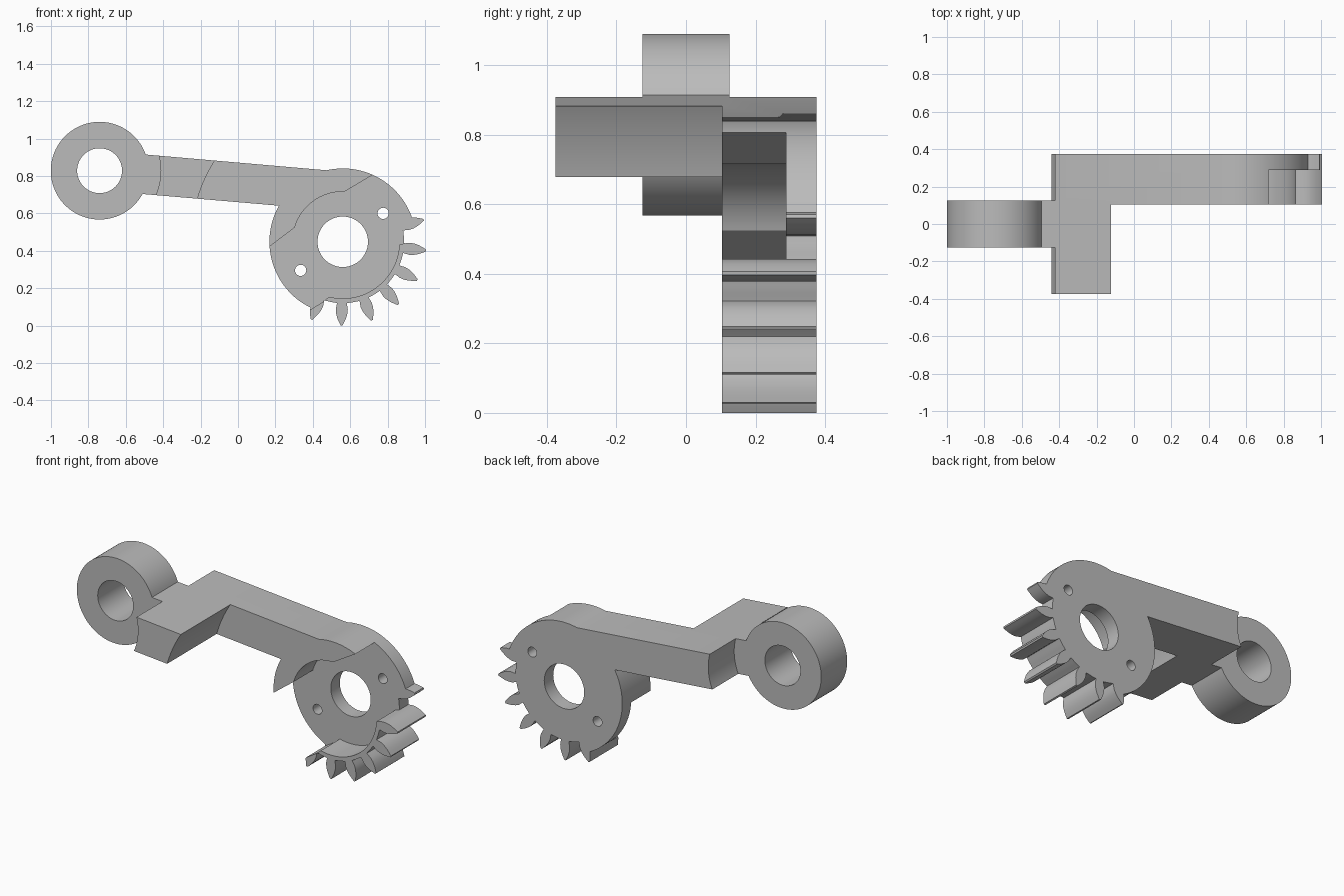
import bpy, bmesh
from math import radians, sin, cos

cube = bpy.data.objects.get("Cube")
if cube:
    bpy.data.objects.remove(cube, do_unlink=True)

EYE = (-0.74, 0.828)      # pivot eye centre (x, z)
HUB = (0.56, 0.448)       # gear sector centre (x, z)
HUB_R, ROOT_R = 0.392, 0.328
PITCH = 21.2              # degrees between teeth

metal = bpy.data.materials.new("grey_metal")
metal.use_nodes = True
GREY = (0.5, 0.5, 0.5, 1)
metal.diffuse_color = GREY
metal.node_tree.nodes["Principled BSDF"].inputs["Base Color"].default_value = GREY


def polar(c, r, a, side=0.0):
    """Point at radius r and angle a, shifted sideways along the tangent."""
    a = radians(a)
    return (c[0] + r * cos(a) - side * sin(a), c[1] + r * sin(a) + side * cos(a))


def arc(c, r, a0, a1, step=3):
    n = max(2, round(abs(a1 - a0) / step))
    return [polar(c, r, a0 + (a1 - a0) * i / n) for i in range(n + 1)]


def prism(name, outline, y0, y1):
    """Extrude an x-z outline from y0 to y1."""
    bm = bmesh.new()
    face = bm.faces.new([bm.verts.new((x, y0, z)) for x, z in outline])
    ext = bmesh.ops.extrude_face_region(bm, geom=[face])["geom"]
    verts = [v for v in ext if isinstance(v, bmesh.types.BMVert)]
    bmesh.ops.translate(bm, verts=verts, vec=(0, y1 - y0, 0))
    bmesh.ops.recalc_face_normals(bm, faces=bm.faces)
    mesh = bpy.data.meshes.new(name)
    bm.to_mesh(mesh)
    bm.free()
    mesh.materials.append(metal)
    obj = bpy.data.objects.new(name, mesh)
    bpy.context.collection.objects.link(obj)
    return obj


def cut(target, outline, y0, y1):
    """Remove a prism from the target."""
    cutter = prism("cutter", outline, y0, y1)
    cutter.hide_render = True
    bpy.context.view_layer.objects.active = target
    mod = target.modifiers.new("cut", 'BOOLEAN')
    mod.operation, mod.solver, mod.object = 'DIFFERENCE', 'EXACT', cutter
    bpy.ops.object.modifier_apply(modifier=mod.name)
    bpy.data.objects.remove(cutter, do_unlink=True)


# Gear teeth: curved flanks, end teeth merging into the larger hub radius
FLANK = [(ROOT_R, 0.026), (0.36, 0.032), (0.385, 0.03), (0.41, 0.023),
         (0.43, 0.014), (0.448, 0.005)]
teeth = []
for k in range(7):
    a = 248 + k * PITCH
    rise = [p for p in FLANK if k > 0 or p[0] > HUB_R]
    fall = [p for p in reversed(FLANK) if k < 6 or p[0] > HUB_R]
    teeth += [polar(HUB, r, a, -w) for r, w in rise]
    teeth += [polar(HUB, r, a, w) for r, w in fall]
    if k < 6:
        teeth += arc(HUB, ROOT_R, a + 6.5, a + PITCH - 6.5, 2)

# One side outline: hub, teeth, hub top, arm, eye
outline = (arc(HUB, HUB_R, 150.5, 243.8) + teeth + arc(HUB, HUB_R, 379.4, 462.8)
           + arc(EYE, 0.261, 19.3, 331.5))
lever = prism("toothed_lever", outline, -0.375, 0.375)

# Thin the eye and its neck, then set the arm back from the elbow block
for y0, y1 in ((-1, -0.125), (0.125, 1)):
    cut(lever, arc(EYE, 0.327, 0, 357), y0, y1)
cut(lever, arc(HUB, 0.81, 0, 358, 2), -1, 0.103)

# Front pocket that leaves a cap above and a toothed rim below
pocket = ([(0.85, 0.883)] + arc(HUB, 0.268, 88, 163.5)
          + [(0.03, 0.317), (0.03, -0.1), (0.3, 0.03), (0.388, 0.086), (0.45, 0.124)]
          + arc(HUB, 0.303, 256, 357) + [(0.9, 0.442), (1.1, 0.46), (1.1, 0.883)])
cut(lever, pocket, -1, 0.288)

# Bores and pin holes
for centre, radius, step in ((EYE, 0.12, 5), (HUB, 0.135, 5),
                             ((0.776, 0.6), 0.03, 15), ((0.335, 0.295), 0.03, 15)):
    cut(lever, arc(centre, radius, 0, 360 - step, step), -1, 1)

bpy.ops.object.select_all(action='DESELECT')
lever.select_set(True)
bpy.context.view_layer.objects.active = lever
bpy.ops.object.shade_smooth_by_angle(angle=radians(30))
